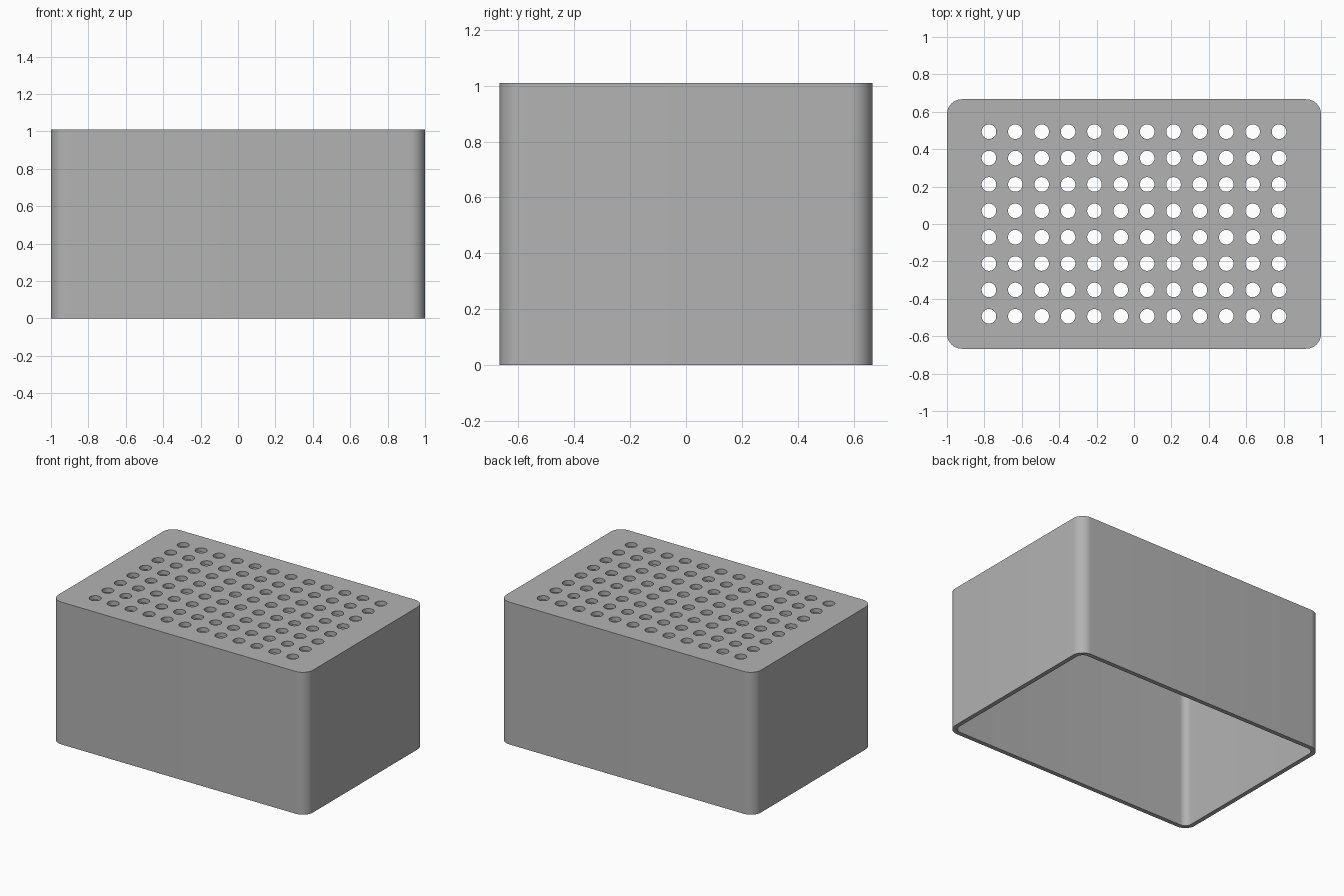
import bpy, bmesh, math

default = bpy.data.objects.get("Cube")
if default:
    bpy.data.objects.remove(default, do_unlink=True)

WIDTH, DEPTH, HEIGHT = 2.0, 1.334, 1.01
WALL, CORNER = 0.031, 0.08
PITCH, HOLE_RADIUS = 0.141, 0.039
COLUMNS, ROWS = 12, 8

grey = bpy.data.materials.new("mid grey plastic")
grey.use_nodes = True
GREY = (0.45, 0.45, 0.45, 1.0)
grey.diffuse_color = GREY
grey.node_tree.nodes["Principled BSDF"].inputs["Base Color"].default_value = GREY


def make_object(name, bm):
    mesh = bpy.data.meshes.new(name)
    bmesh.ops.recalc_face_normals(bm, faces=bm.faces)
    bm.to_mesh(mesh)
    bm.free()
    mesh.materials.append(grey)
    obj = bpy.data.objects.new(name, mesh)
    bpy.context.collection.objects.link(obj)
    return obj


def rounded_block(name, width, depth, bottom, top, radius):
    """Block whose four upright edges are rounded."""
    bm = bmesh.new()
    bmesh.ops.create_cube(bm, size=1)
    for v in bm.verts:
        v.co.x *= width
        v.co.y *= depth
        v.co.z = top if v.co.z > 0 else bottom
    upright = [e for e in bm.edges if abs(e.verts[0].co.z - e.verts[1].co.z) > 0.1]
    bmesh.ops.bevel(bm, geom=upright, offset=radius, segments=12,
                    profile=0.5, affect='EDGES')
    return make_object(name, bm)


def cut(target, cutter):
    mod = target.modifiers.new("cut", 'BOOLEAN')
    mod.operation, mod.solver, mod.object = 'DIFFERENCE', 'EXACT', cutter
    bpy.context.view_layer.objects.active = target
    bpy.ops.object.modifier_apply(modifier=mod.name)
    bpy.data.objects.remove(cutter, do_unlink=True)


# Open-bottomed shell
rack = rounded_block("rack_body", WIDTH, DEPTH, 0, HEIGHT, CORNER)
cavity = rounded_block("cavity_cutter", WIDTH - 2 * WALL, DEPTH - 2 * WALL,
                       -0.1, HEIGHT - WALL, CORNER - WALL)
cut(rack, cavity)

# Grid of round holes through the top
bm = bmesh.new()
for i in range(COLUMNS):
    for j in range(ROWS):
        made = bmesh.ops.create_cone(bm, cap_ends=True, segments=32, depth=0.2,
                                     radius1=HOLE_RADIUS, radius2=HOLE_RADIUS)
        centre = ((i - (COLUMNS - 1) / 2) * PITCH, (j - (ROWS - 1) / 2) * PITCH, HEIGHT)
        bmesh.ops.translate(bm, verts=made["verts"], vec=centre)
cut(rack, make_object("hole_cutter", bm))

# Smooth corners and hole walls, sharp rims
bpy.ops.object.select_all(action='DESELECT')
rack.select_set(True)
bpy.context.view_layer.objects.active = rack
bpy.ops.object.shade_smooth_by_angle(angle=math.radians(30))
